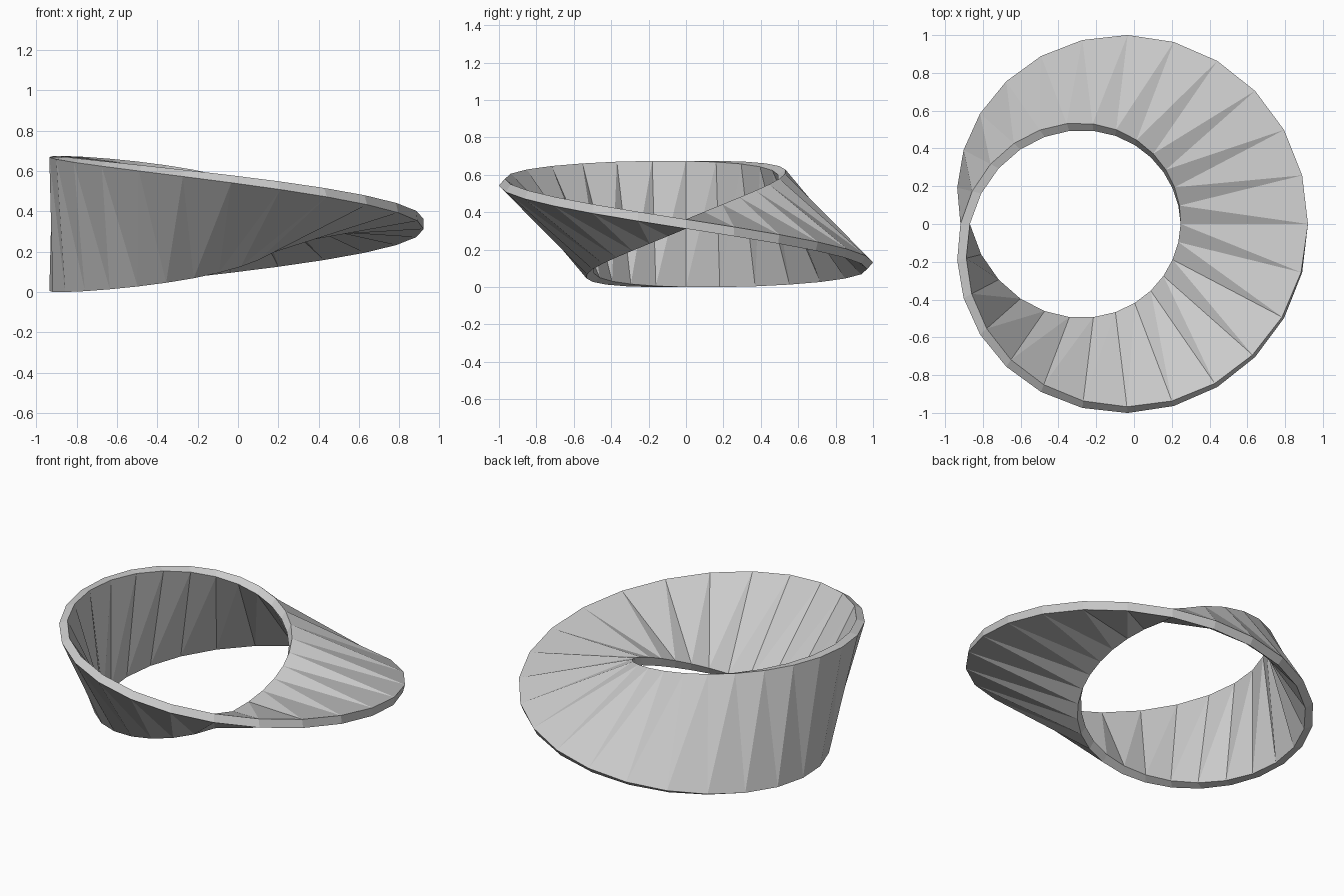
import bpy, bmesh
from math import cos, sin, pi

if "Cube" in bpy.data.objects:
    bpy.data.objects.remove(bpy.data.objects["Cube"])

STATIONS = 26          # cross-sections around the loop
RADIUS = 0.739         # centre line radius
HALF_WIDTH = 0.337
HALF_THICK = 0.025
SHIFT_X = -0.155       # centres the lopsided loop on x = 0

bm = bmesh.new()

# Rectangular section that makes half a turn while travelling round the circle
section = [(1, 1), (-1, 1), (-1, -1), (1, -1)]
rings = []
for k in range(STATIONS):
    t = -pi + 2 * pi * k / STATIONS
    a = -t / 2
    ring = []
    for su, sv in section:
        u, v = su * HALF_WIDTH, sv * HALF_THICK
        r = RADIUS + u * cos(a) - v * sin(a)
        z = HALF_WIDTH + u * sin(a) + v * cos(a)
        ring.append(bm.verts.new((SHIFT_X + r * cos(t), r * sin(t), z)))
    rings.append(ring)

# Join neighbouring sections; the closing joint is turned by two corners
for k in range(STATIONS):
    here = rings[k]
    there = rings[k + 1] if k + 1 < STATIONS else rings[0][2:] + rings[0][:2]
    for j in range(4):
        n = (j + 1) % 4
        a, b, b2, a2 = here[j], here[n], there[n], there[j]
        if j % 2 == 0:      # broad twisted sides: two flat triangles
            bm.faces.new((a, b2, b))
            bm.faces.new((a, a2, b2))
        else:               # narrow rim
            bm.faces.new((a, a2, b2, b))

bmesh.ops.recalc_face_normals(bm, faces=bm.faces)
mesh = bpy.data.meshes.new("twisted_band")
bm.to_mesh(mesh)
bm.free()
band = bpy.data.objects.new("twisted_band", mesh)
bpy.context.collection.objects.link(band)
